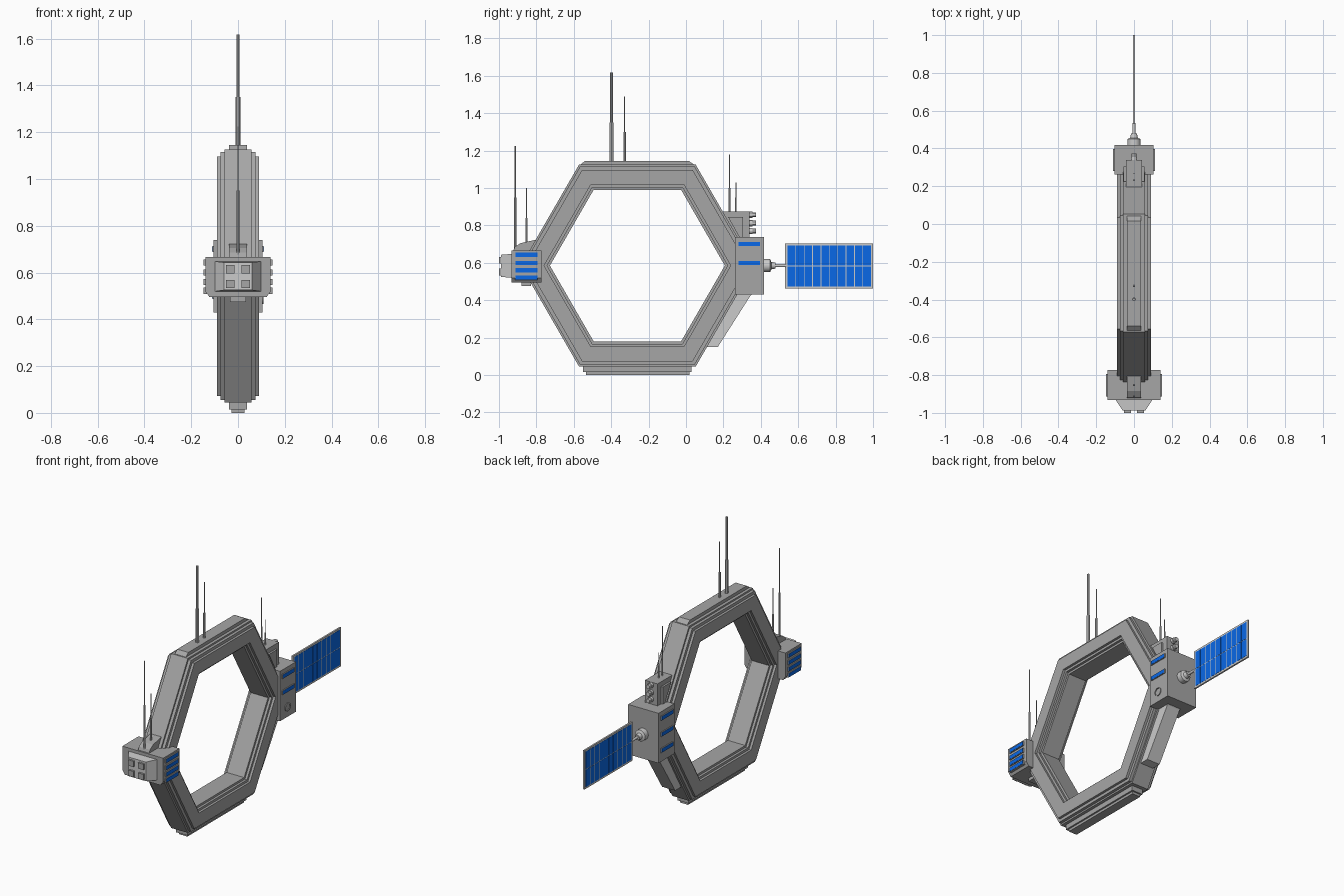
import bpy, bmesh, math
from mathutils import Vector

if "Cube" in bpy.data.objects:
    bpy.data.objects.remove(bpy.data.objects["Cube"])


def material(name, *rgb):
    m = bpy.data.materials.new(name)
    m.diffuse_color = (*rgb, 1)
    m.use_nodes = True
    m.node_tree.nodes["Principled BSDF"].inputs["Base Color"].default_value = m.diffuse_color
    return m


blue = material("solar_blue", 0.003, 0.14, 0.8)
grey = material("hull_grey", 0.38, 0.38, 0.38)
light = material("light_grey", 0.7, 0.7, 0.7)


def finish(name, bm, mat):
    bmesh.ops.recalc_face_normals(bm, faces=bm.faces)
    me = bpy.data.meshes.new(name)
    bm.to_mesh(me)
    bm.free()
    ob = bpy.data.objects.new(name, me)
    bpy.context.collection.objects.link(ob)
    me.materials.append(mat)
    return ob


def loft(name, loops, closed=False, mat=grey):
    """Skin equal-length loops of points; cap the ends unless closed."""
    bm = bmesh.new()
    rows = [[bm.verts.new(p) for p in l] for l in loops]
    n, m = len(rows), len(rows[0])
    for i in range(n if closed else n - 1):
        a, b = rows[i], rows[(i + 1) % n]
        for j in range(m):
            k = (j + 1) % m
            bm.faces.new((a[j], a[k], b[k], b[j]))
    if not closed:
        bm.faces.new(rows[0])
        bm.faces.new(rows[-1])
    return finish(name, bm, mat)


def prism_x(name, yz, hw, mat=grey):
    return loft(name, [[(x, y, z) for y, z in yz] for x in (-hw, hw)], mat=mat)


def box(name, x, y, z, mat=grey):
    c, d = z
    return loft(name, [[(x[0], b, c), (x[1], b, c), (x[1], b, d), (x[0], b, d)]
                       for b in y], mat=mat)


def lathe(name, base, axis, steps, n=12, mat=light):
    """Stepped round part: steps are (distance, radius) along the axis."""
    q = Vector((0, 0, 1)).rotation_difference(Vector(axis))
    loops = [[Vector(base) + q @ Vector((r * math.cos(t), r * math.sin(t), d))
              for t in (2 * math.pi * i / n for i in range(n))] for d, r in steps]
    ob = loft(name, loops, mat=mat)
    bpy.ops.object.select_all(action='DESELECT')
    ob.select_set(True)
    bpy.context.view_layer.objects.active = ob
    bpy.ops.object.shade_smooth_by_angle()
    return ob


def slot(name, s, x, y, z, hz):
    """Grey raised slot on side s with a blue face."""
    box(name + "_frame", sorted((s * (x - .02), s * (x + .006))), y, (z - hz, z + hz))
    box(name + "_face", sorted((s * x, s * (x + .007))),
        (y[0] + .002, y[1] - .002), (z - hz + .002, z + hz - .002), blue)


# hexagonal ring with stepped edges
CY, CZ = -0.26, 0.585
half = [(.405, .06), (.418, .06), (.418, .075), (.432, .075), (.432, .09),
        (.512, .09), (.512, .075), (.53, .075), (.53, .057), (.54, .057)]
profile = half + [(a, -x) for a, x in reversed(half)]
loops = []
k = 1 / math.cos(math.radians(30))
for i in range(6):
    t = math.radians(60 * i)
    loops.append([(x, CY + a * k * math.cos(t), CZ + a * k * math.sin(t)) for a, x in profile])
loft("hexagon_ring", loops, closed=True)

# top and bottom rails
prism_x("top_rail", [(-.57, 1.12), (.05, 1.12), (.015, 1.145), (-.54, 1.145)], .038)
box("bottom_rail", (-.038, .038), (-.55, .03), (.015, .05))
box("bottom_skid", (-.028, .028), (-.535, .02), (0, .016))

# antennas: y, foot, step height, tip, lower radius, upper radius
for i, (y, z0, z1, z2, r1, r2) in enumerate([
        (-.398, 1.13, 1.35, 1.617, .010, .007), (-.328, 1.13, 1.30, 1.49, .007, .003),
        (-.913, .65, .95, 1.225, .006, .003), (-.853, .69, .84, 1.0, .006, .003),
        (.232, .86, 1.0, 1.18, .005, .003), (.267, .86, .95, 1.03, .004, .002)]):
    lathe(f"antenna_{i}", (0, y, z0), (0, 0, 1),
          [(0, r1), (z1 - z0, r1), (z1 - z0, r2), (z2 - z0, r2)], 8)

# front pod with chamfered underside
pod = [(-.14, .667), (.14, .667), (.14, .52), (.122, .495), (-.122, .495), (-.14, .52)]
loft("front_pod", [[(x, y, z) for x, z in pod] for y in (-.932, -.773)])
loft("pod_nose", [[(-w, y, a), (w, y, a), (w, y, b), (-w, y, b)]
                  for y, w, a, b in ((-.925, .102, .519, .648), (-.988, .06, .525, .643))],
     mat=light)
for x in (-.034, .034):
    for z in (.551, .614):
        box("nose_window", (x - .018, x + .018), (-1, -.98), (z - .018, z + .018))
prism_x("pod_top_bracket", [(-.925, .66), (-.915, .685), (-.885, .705), (-.795, .725),
                            (-.775, .66)], .038)
box("pod_bottom_bracket", (-.035, .035), (-.88, -.83), (.475, .5))

# blue side slots on pod and housing
for s in (-1, 1):
    for z in (.522, .56, .6, .643):
        slot("pod_slot", s, .141, (-.913, -.793), z, .013)
    for z in ((.70, .60) if s > 0 else (.70, .60, .50)):
        slot("housing_slot", s, .104, (.28, .397), z, .013)

# rear housing with round hatch
box("rear_housing", (-.104, .104), (.262, .418), (.43, .739))
lathe("round_hatch", (.10, .335, .492), (1, 0, 0),
      [(0, .026), (.009, .026), (.009, .021), (.005, .021)], 20, grey)

# sensor module on the housing
prism_x("sensor_module", [(.195, .875), (.34, .875), (.34, .73), (.25, .73)], .043)
prism_x("sensor_side_plates", [(.225, .845), (.305, .845), (.305, .737), (.285, .737)], .055)
for z in (.77, .812, .857):
    lathe("sensor_knob", (0, .335, z), (0, 1, 0),
          [(0, .017), (.02, .017), (.02, .013), (.038, .013)])

# sloping fairing below the housing
prism_x("lower_fairing", [(.25, .44), (.36, .44), (.345, .425), (.17, .15), (.09, .15)],
        .045, light)

# panel arm
lathe("panel_arm", (0, .41, CZ), (0, 1, 0),
      [(0, .035), (.04, .035), (.046, .02), (.068, .016), (.068, .008), (.125, .008)], 16)

# solar panel: frame and grid of cells
Y0, Y1, Z0, Z1 = .542, .99, .472, .695
box("panel_frame", (-.005, .005), (.53, 1.0), (.463, .704), light)
dy, dz, g = (Y1 - Y0) / 10, (Z1 - Z0) / 2, .002
for i in range(10):
    for j in range(2):
        y, z = Y0 + i * dy, Z0 + j * dz
        box("solar_cell", (-.006, .006), (y + g, y + dy - g), (z + g, z + dz - g), blue)
